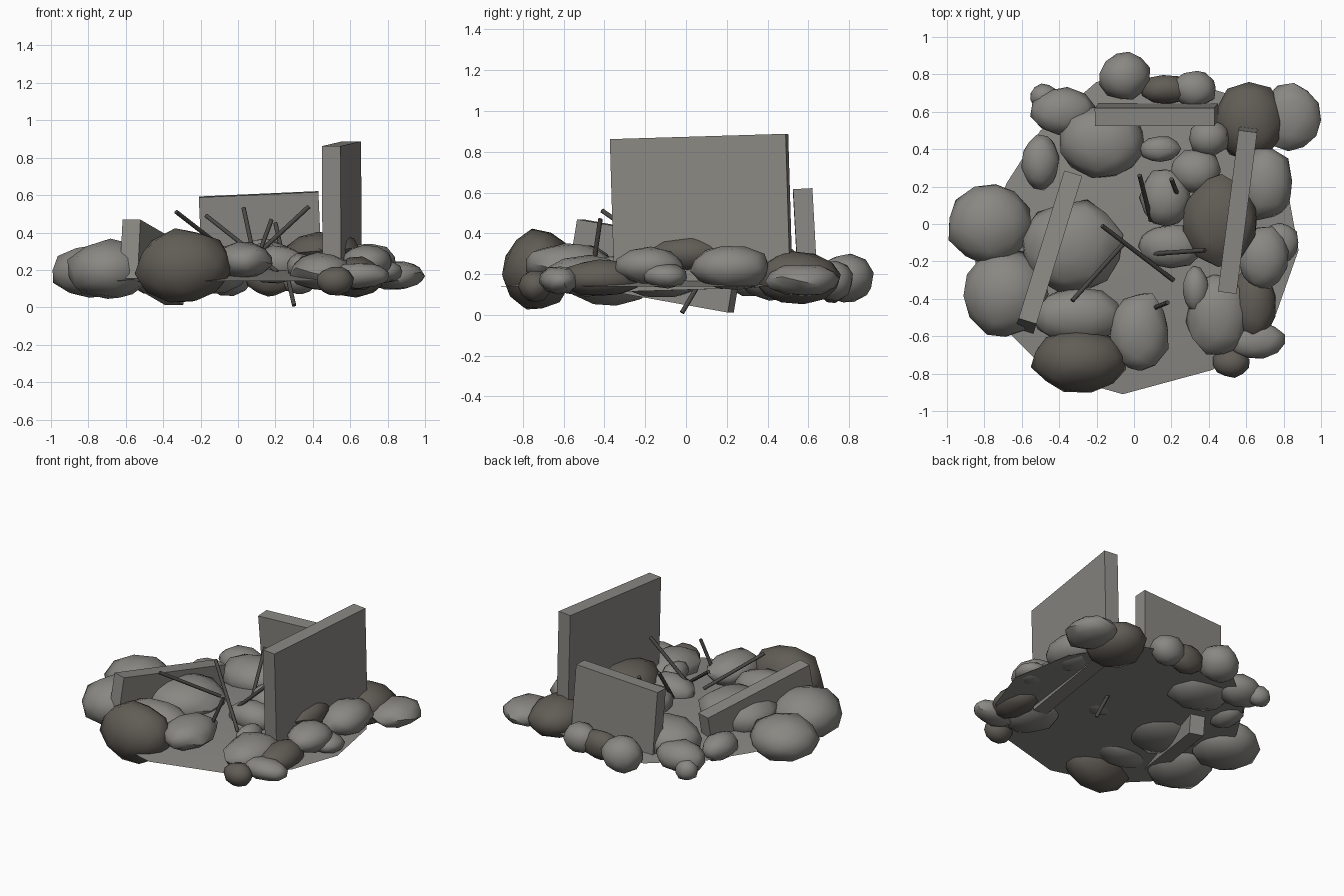
import bpy
import bmesh
import random
from mathutils import Vector, Matrix, Euler

random.seed(4)
cube = bpy.data.objects.get("Cube")
if cube:
    bpy.data.objects.remove(cube, do_unlink=True)


def make_material(name, red, green, blue):
    material = bpy.data.materials.new(name)
    material.use_nodes = True
    colour = (red, green, blue, 1)
    material.diffuse_color = colour
    shader = next(n for n in material.node_tree.nodes if n.type == "BSDF_PRINCIPLED")
    shader.inputs["Base Color"].default_value = colour
    return material


pale_grey = make_material("pale concrete grey", .25, .245, .225)
dark_grey = make_material("dark stone grey", .12, .108, .092)
steel = make_material("dark steel", .07, .066, .06)


def finish(name, bm, material, smooth_angle=None):
    """Turn a bmesh into a linked object with one flat colour."""
    bmesh.ops.recalc_face_normals(bm, faces=bm.faces[:])
    mesh = bpy.data.meshes.new(name)
    bm.to_mesh(mesh)
    bm.free()
    mesh.materials.append(material)
    part = bpy.data.objects.new(name, mesh)
    bpy.context.collection.objects.link(part)
    if smooth_angle:
        bpy.ops.object.select_all(action="DESELECT")
        part.select_set(True)
        bpy.context.view_layer.objects.active = part
        bpy.ops.object.shade_smooth_by_angle(angle=smooth_angle)
    return part


def add_stone(name, material, x, y, radius_x, radius_y, z, radius_z):
    """A rounded, slightly irregular low-poly boulder."""
    bm = bmesh.new()
    bmesh.ops.create_icosphere(bm, subdivisions=2, radius=1)
    spin = Euler([random.uniform(-3, 3) for axis in range(3)]).to_matrix()
    for vert in bm.verts:
        point = spin @ vert.co * random.uniform(.95, 1.06)
        vert.co = Vector((x + point.x * radius_x,
                          y + point.y * radius_y,
                          z + point.z * radius_z))
    finish(name, bm, material, smooth_angle=.75)


def add_slab(name, centre, size, rotation):
    """A broken piece of wall."""
    bm = bmesh.new()
    bmesh.ops.create_cube(bm, size=1)
    placement = Matrix.LocRotScale(Vector(centre), Euler(rotation), Vector(size))
    bmesh.ops.transform(bm, matrix=placement, verts=bm.verts[:])
    finish(name, bm, pale_grey)


def add_rod(name, start, end):
    """A straight reinforcing bar between two points."""
    start, end = Vector(start), Vector(end)
    axis = end - start
    bm = bmesh.new()
    bmesh.ops.create_cone(bm, cap_ends=True, segments=8, radius1=.012,
                          radius2=.012, depth=axis.length)
    turn = axis.to_track_quat("Z", "Y").to_matrix().to_4x4()
    placement = Matrix.Translation((start + end) / 2) @ turn
    bmesh.ops.transform(bm, matrix=placement, verts=bm.verts[:])
    finish(name, bm, steel, smooth_angle=.9)


# Ground mound: irregular outline, flat below, gently domed above
outline = [(-.06, -.91), (.42, -.78), (.62, -.63), (.76, -.48), (.88, -.14),
           (.8, .3), (.55, .68), (.2, .79), (-.2, .76), (-.5, .5),
           (-.68, .22), (-.85, -.2), (-.75, -.5), (-.45, -.8)]
bm = bmesh.new()
rim = [bm.verts.new((x, y, .14)) for x, y in outline]
bm.faces.new(rim)
crown = bm.verts.new((0, 0, .23))
for i, vert in enumerate(rim):
    bm.faces.new((vert, rim[(i + 1) % len(rim)], crown))
finish("ground_mound", bm, pale_grey, smooth_angle=.5)

# Stones, each as x, y, radius x, radius y, z, radius z
rim_stones = [
    (-.77, 0, .23, .22, .19, .14),
    (-.69, -.37, .23, .24, .2, .16),
    (.03, -.58, .16, .22, .25, .1),
    (.45, -.48, .17, .22, .19, .1),
    (.65, -.62, .16, .1, .17, .07),
    (.69, -.18, .14, .17, .24, .09),
    (.78, -.1, .1, .11, .19, .06),
    (.7, .22, .15, .2, .23, .11),
    (.84, .57, .16, .18, .17, .08),
    (.32, .72, .12, .1, .17, .1),
    (-.05, .79, .14, .13, .18, .12),
    (-.38, .6, .17, .13, .18, .1),
    (-.48, .68, .08, .07, .14, .07),
    (-.5, .33, .1, .15, .18, .09),
]
inner_stones = [
    (-.33, -.12, .27, .25, .22, .14),
    (-.3, -.49, .25, .15, .22, .12),
    (-.17, .44, .24, .2, .2, .13),
    (.14, .4, .11, .07, .3, .07),
    (.33, .28, .14, .12, .25, .1),
    (.17, .14, .14, .16, .25, .1),
    (.2, -.12, .18, .12, .23, .1),
    (.33, -.35, .07, .12, .22, .07),
    (.4, .46, .11, .1, .25, .1),
]
dark_stones = [
    (-.29, -.73, .26, .17, .22, .2),
    (.64, -.42, .12, .2, .18, .09),
    (.52, -.74, .1, .08, .14, .08),
    (.46, .02, .2, .24, .3, .1),
    (.62, .55, .19, .21, .18, .13),
    (.17, .72, .14, .08, .16, .1),
]
for label, material, stones in (("rim_stone", pale_grey, rim_stones),
                                ("inner_stone", pale_grey, inner_stones),
                                ("dark_stone", dark_grey, dark_stones)):
    for number, stone in enumerate(stones, 1):
        add_stone(f"{label}_{number}", material, *stone)

# Broken wall slabs
add_slab("back_slab", (.12, .585, .38), (.64, .095, .45), (.055, -.045, 0))
add_slab("tall_slab", (.555, .075, .5), (.1, .87, .75), (.03, 0, -.127))
add_slab("leaning_slab", (-.455, -.15, .24), (.1, .84, .32), (-.17, 0, -.3))

# Bent-out reinforcing bars
rods = [
    ((-.17, -.01, .49), (.21, -.3, .19)),
    ((-.33, -.41, .51), (-.06, -.11, .3)),
    ((.03, .26, .53), (.09, .02, .25)),
    ((.38, -.14, .54), (.1, -.16, .28)),
    ((.18, -.42, .47), (.08, -.46, .2)),
    ((.2, .24, .45), (.3, -.02, .01)),
]
for number, (start, end) in enumerate(rods, 1):
    add_rod(f"reinforcing_bar_{number}", start, end)
